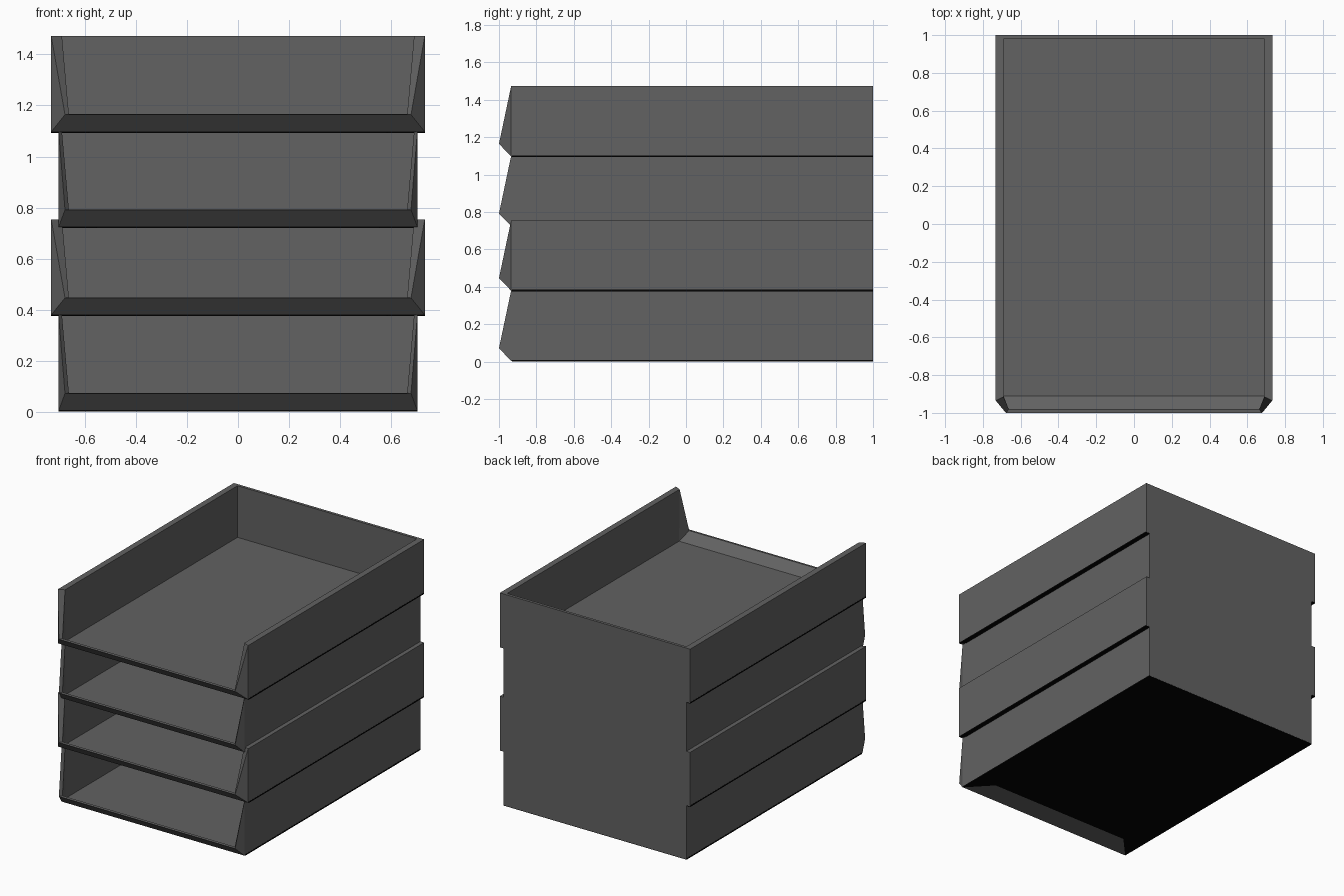
import bpy, bmesh

if "Cube" in bpy.data.objects:
    bpy.data.objects.remove(bpy.data.objects["Cube"])


def flat(name, value):
    m = bpy.data.materials.new(name)
    m.diffuse_color = (value, value, value, 1)
    m.use_nodes = True
    m.node_tree.nodes["Principled BSDF"].inputs["Base Color"].default_value = m.diffuse_color
    return m


grey = flat("dark grey plastic", 0.122)
black = flat("black underside", 0.001)

H = 0.379          # tray height
LIP = 0.071        # height of front lip


def finish(bm, name, z, mat):
    bmesh.ops.recalc_face_normals(bm, faces=bm.faces)
    me = bpy.data.meshes.new(name)
    bm.to_mesh(me)
    bm.free()
    me.materials.append(mat)
    ob = bpy.data.objects.new(name, me)
    ob.location.z = z
    bpy.context.collection.objects.link(ob)


def tray(name, w, z):
    # corner points of the right half, mirrored to the left
    pts = {
        "ob": (w, 1, 0.004), "of": (w, -0.935, 0.004),
        "tb": (w, 1, H), "tf": (w, -0.935, H),
        "lip": (0.678, -1, LIP), "lin": (0.663, -0.982, LIP + 0.002),
        "fb": (0.69, 0.98, 0.02), "ff": (0.69, -0.91, 0.02),
        "ib": (0.69, 0.98, H), "if": (0.69, -0.915, H),
    }
    bm = bmesh.new()
    R = {k: bm.verts.new(p) for k, p in pts.items()}
    L = {k: bm.verts.new((-p[0], p[1], p[2])) for k, p in pts.items()}
    # side walls: outside, front facet, slanted end, inside, rim
    for S in (R, L):
        for f in ("ob of tf tb", "of lip tf", "tf lip lin if",
                  "ff if lin", "fb ff if ib", "tb tf if ib"):
            bm.faces.new([S[k] for k in f.split()])
    # strips across: underside, lip, floor, back wall
    loop = ["ob", "of", "lip", "lin", "ff", "fb", "ib", "tb", "ob"]
    for a, b in zip(loop, loop[1:]):
        bm.faces.new((R[a], R[b], L[b], L[a]))
    finish(bm, name, z, grey)


def base_plate(name, w, z):
    # thin black sheet with a shallow notch at the front
    half = [(w, 0.999), (w, -0.93), (w - 0.15, -0.77)]
    outline = half + [(-x, y) for x, y in reversed(half)]
    bm = bmesh.new()
    face = bm.faces.new([bm.verts.new((x, y, 0)) for x, y in outline])
    ext = bmesh.ops.extrude_face_region(bm, geom=[face], use_keep_orig=True)
    for v in ext["geom"]:
        if isinstance(v, bmesh.types.BMVert):
            v.co.z = 0.009
    finish(bm, name, z, black)


# alternating narrow and wide trays
for i, (w, z) in enumerate([(0.703, 0), (0.732, 0.375), (0.703, 0.72), (0.732, 1.093)]):
    tray(f"tray_{i + 1}", w, z)
    base_plate(f"tray_base_{i + 1}", w + 0.001, z)
